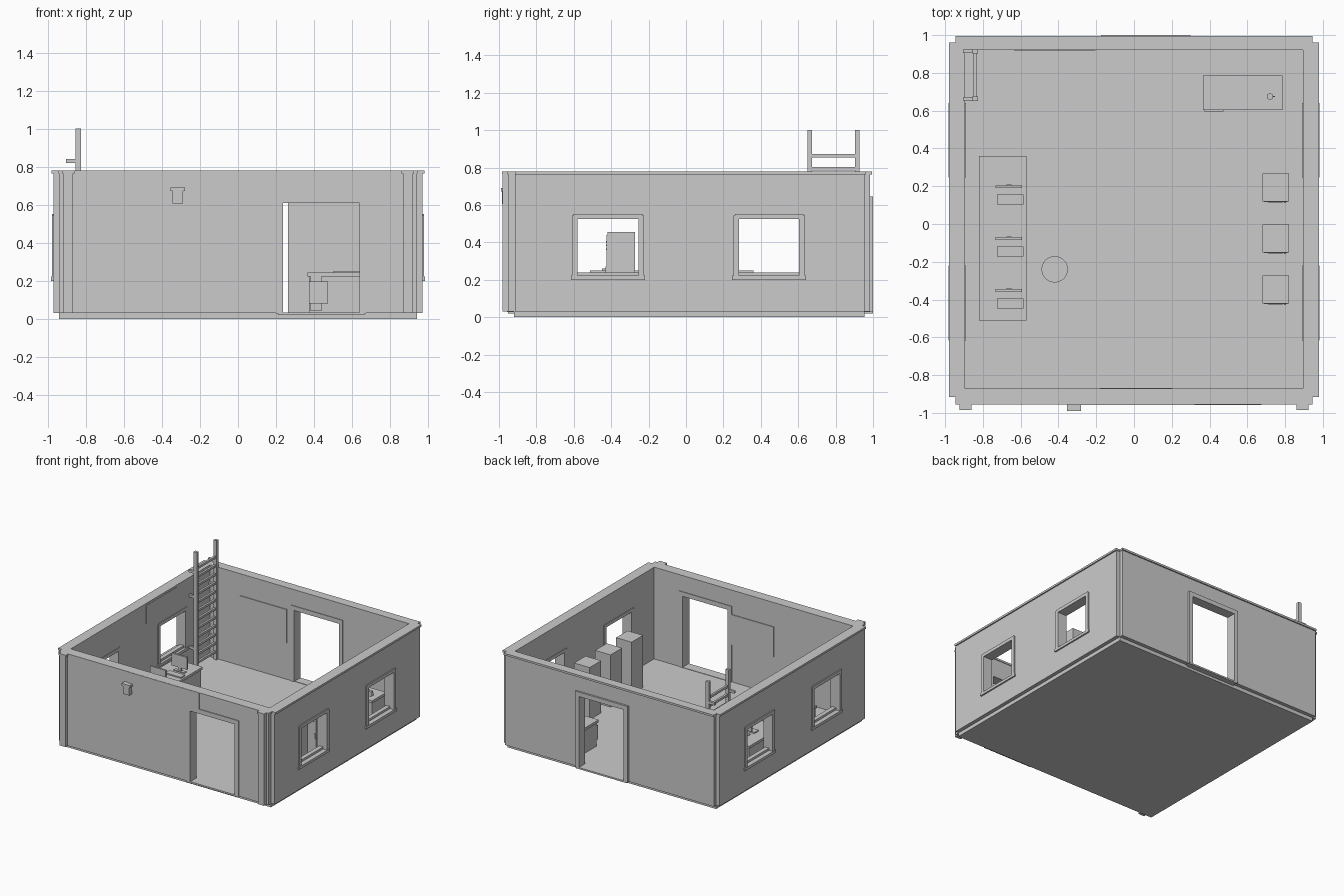
import bpy, bmesh, math

if "Cube" in bpy.data.objects:
    bpy.data.objects.remove(bpy.data.objects["Cube"])

grey = bpy.data.materials.new("plain_grey")
grey.diffuse_color = (0.6, 0.6, 0.6, 1)
grey.use_nodes = True
grey.node_tree.nodes["Principled BSDF"].inputs["Base Color"].default_value = grey.diffuse_color


def finish(name, bm):
    bmesh.ops.recalc_face_normals(bm, faces=bm.faces)
    me = bpy.data.meshes.new(name)
    bm.to_mesh(me)
    bm.free()
    me.materials.append(grey)
    ob = bpy.data.objects.new(name, me)
    bpy.context.collection.objects.link(ob)
    return ob


def boxes(name, *specs):
    """One object from boxes given as (x0, x1, y0, y1, z0, z1)."""
    bm = bmesh.new()
    for x0, x1, y0, y1, z0, z1 in specs:
        vs = bmesh.ops.create_cube(bm, size=1)["verts"]
        for v in vs:
            v.co.x = x0 if v.co.x < 0 else x1
            v.co.y = y0 if v.co.y < 0 else y1
            v.co.z = z0 if v.co.z < 0 else z1
    return finish(name, bm)


def cylinder(name, x, y, z0, z1, r, r2=None, n=24):
    bm = bmesh.new()
    bmesh.ops.create_cone(bm, cap_ends=True, segments=n, radius1=r,
                          radius2=r if r2 is None else r2, depth=z1 - z0)
    bmesh.ops.translate(bm, verts=bm.verts, vec=(x, y, (z0 + z1) / 2))
    return finish(name, bm)


def prism(name, pts, z0, z1):
    bm = bmesh.new()
    f = bm.faces.new([bm.verts.new((x, y, z0)) for x, y in pts])
    ext = bmesh.ops.extrude_face_region(bm, geom=[f])["geom"]
    bmesh.ops.translate(bm, vec=(0, 0, z1 - z0),
                        verts=[v for v in ext if isinstance(v, bmesh.types.BMVert)])
    return finish(name, bm)


def cut(ob, cutters):
    """Subtract the cutters, keep the result and remove the helpers."""
    for c in cutters:
        c.hide_render = True
        m = ob.modifiers.new("cut", 'BOOLEAN')
        m.operation, m.solver, m.object = 'DIFFERENCE', 'EXACT', c
    dg = bpy.context.evaluated_depsgraph_get()
    me = bpy.data.meshes.new_from_object(ob.evaluated_get(dg))
    ob.modifiers.clear()
    ob.data = me
    for c in cutters:
        bpy.data.objects.remove(c)


def notched(side, end, front, back, nf, nb):
    """Footprint with notched corners, mirrored left and right."""
    half = [(end, front), (end, nf), (side, nf), (side, nb), (end, nb), (end, back)]
    return half + [(-x, y) for x, y in reversed(half)]


# floor slab
boxes("floor_slab", (-0.94, 0.94, -0.92, 0.955, 0, 0.03))

# walls and coping
INNER = (-0.9, 0.9, -0.875, 0.925)
walls = prism("walls", notched(0.97, 0.94, -0.95, 0.985, -0.915, 0.955), 0.03, 0.766)
WINDOWS = ((-0.61, -0.225), (0.253, 0.635))
openings = [boxes("cut_room", INNER + (0.0, 1.0)),
            boxes("cut_front_door", (0.21, 0.664, -1.1, -0.8, 0.0, 0.63)),
            boxes("cut_back_door", (-0.165, 0.285, 0.8, 1.1, 0.0, 0.63))]
for a, b in WINDOWS:
    openings.append(boxes("cut_window", (-1.1, 1.1, a + 0.01, b - 0.01, 0.21, 0.54)))
cut(walls, openings)
coping = prism("coping", notched(0.98, 0.945, -0.955, 0.995, -0.915, 0.96), 0.764, 0.78)
cut(coping, [boxes("cut_coping", (-0.895, 0.895, -0.87, 0.92, 0.5, 1.0))])

# door frames with thresholds
for name, x0, x1, y0, y1 in (("front_door_frame", 0.2, 0.674, -0.957, -0.87),
                             ("back_door_frame", -0.175, 0.298, 0.92, 1.0)):
    boxes(name, (x0, x0 + 0.036, y0, y1, 0.028, 0.645),
          (x1 - 0.034, x1, y0, y1, 0.028, 0.645),
          (x0, x1, y0, y1, 0.61, 0.646),
          (x0 + 0.01, x1 - 0.01, y0 + 0.006, y1, 0.02, 0.033))

# window frames with sills on both side walls
for s, label in ((-1, "left"), (1, "right")):
    for a, b in WINDOWS:
        x0, x1 = sorted((s * 0.895, s * 0.979))
        i0, i1 = sorted((s * 0.89, s * 0.982))
        m0, m1 = sorted((s * 0.91, s * 0.945))
        boxes(label + "_window_frame",
              (x0, x1, a, a + 0.03, 0.21, 0.545), (x0, x1, b - 0.03, b, 0.21, 0.545),
              (x0, x1, a + 0.008, b - 0.008, 0.525, 0.552),
              (i0, i1, a - 0.006, b + 0.006, 0.2, 0.222),
              (m0, m1, a + 0.02, b - 0.02, 0.22, 0.24))

# front pilasters
for s in (-1, 1):
    x0, x1 = sorted((s * 0.868, s * 0.92))
    c0, c1 = sorted((s * 0.86, s * 0.925))
    boxes("front_pilaster", (x0, x1, -0.98, -0.94, 0.03, 0.77),
          (c0, c1, -0.985, -0.94, 0.765, 0.78))

# thin wall plates
boxes("front_sign_plate", (-0.32, 0.32, -0.957, -0.949, 0.638, 0.778))
boxes("back_wall_board", (-0.635, -0.205, 0.919, 0.926, 0.33, 0.6))
boxes("front_wall_board", (-0.18, 0.2, -0.876, -0.869, 0.335, 0.58))
boxes("left_wall_board", (-0.901, -0.895, 0.1, 0.49, 0.61, 0.762))

# outside lamp
boxes("wall_lamp", (-0.345, -0.29, -0.985, -0.945, 0.605, 0.675),
      (-0.355, -0.28, -0.99, -0.945, 0.672, 0.69))

# ladder with rungs and wall brackets
parts = []
for y in (0.65, 0.903):
    parts.append((-0.855, -0.826, y, y + 0.024, 0.03, 1.0))
    for z in (0.2, 0.62, 0.82):
        parts.append((-0.905, -0.85, y + 0.003, y + 0.021, z, z + 0.02))
for i in range(12):
    z = 0.085 + i * 0.07
    parts.append((-0.849, -0.832, 0.66, 0.91, z, z + 0.018))
boxes("ladder", *parts)

# long desk with three workstations
boxes("long_desk", (-0.82, -0.57, -0.512, 0.36, 0.23, 0.25),
      (-0.812, -0.578, -0.504, 0.352, 0.03, 0.235))
for y in (0.19, -0.085, -0.36):
    boxes("monitor", (-0.732, -0.592, y, y + 0.015, 0.285, 0.385),
          (-0.675, -0.649, y + 0.005, y + 0.02, 0.252, 0.33),
          (-0.71, -0.614, y - 0.005, y + 0.023, 0.249, 0.257))
    boxes("keyboard", (-0.725, -0.585, y - 0.088, y - 0.035, 0.249, 0.26))

# round stool
cylinder("stool_seat", -0.42, -0.24, 0.14, 0.165, 0.07)
cylinder("stool_post", -0.42, -0.24, 0.04, 0.145, 0.014, n=12)
cylinder("stool_base", -0.42, -0.24, 0.03, 0.045, 0.055, 0.03)

# lockers with door plate, vents and handle
for y in (0.12, -0.15, -0.42):
    vents = [(0.71, 0.79, y - 0.007, y, z, z + 0.008) for z in (0.36, 0.38, 0.4)]
    boxes("locker", (0.68, 0.82, y, y + 0.148, 0.03, 0.455),
          (0.688, 0.812, y - 0.004, y, 0.05, 0.44),
          (0.795, 0.805, y - 0.01, y, 0.23, 0.27), *vents)

# side table with drawer front, mat and cup
boxes("side_table", (0.365, 0.785, 0.603, 0.787, 0.222, 0.243),
      (0.375, 0.775, 0.615, 0.78, 0.03, 0.225))
boxes("side_table_front", (0.374, 0.474, 0.596, 0.617, 0.08, 0.195),
      (0.38, 0.44, 0.605, 0.617, 0.04, 0.222))
boxes("table_mat", (0.5, 0.66, 0.64, 0.75, 0.242, 0.249))
cylinder("cup", 0.72, 0.675, 0.242, 0.28, 0.017, n=16)
boxes("cup_handle", (0.735, 0.747, 0.672, 0.678, 0.25, 0.272))
